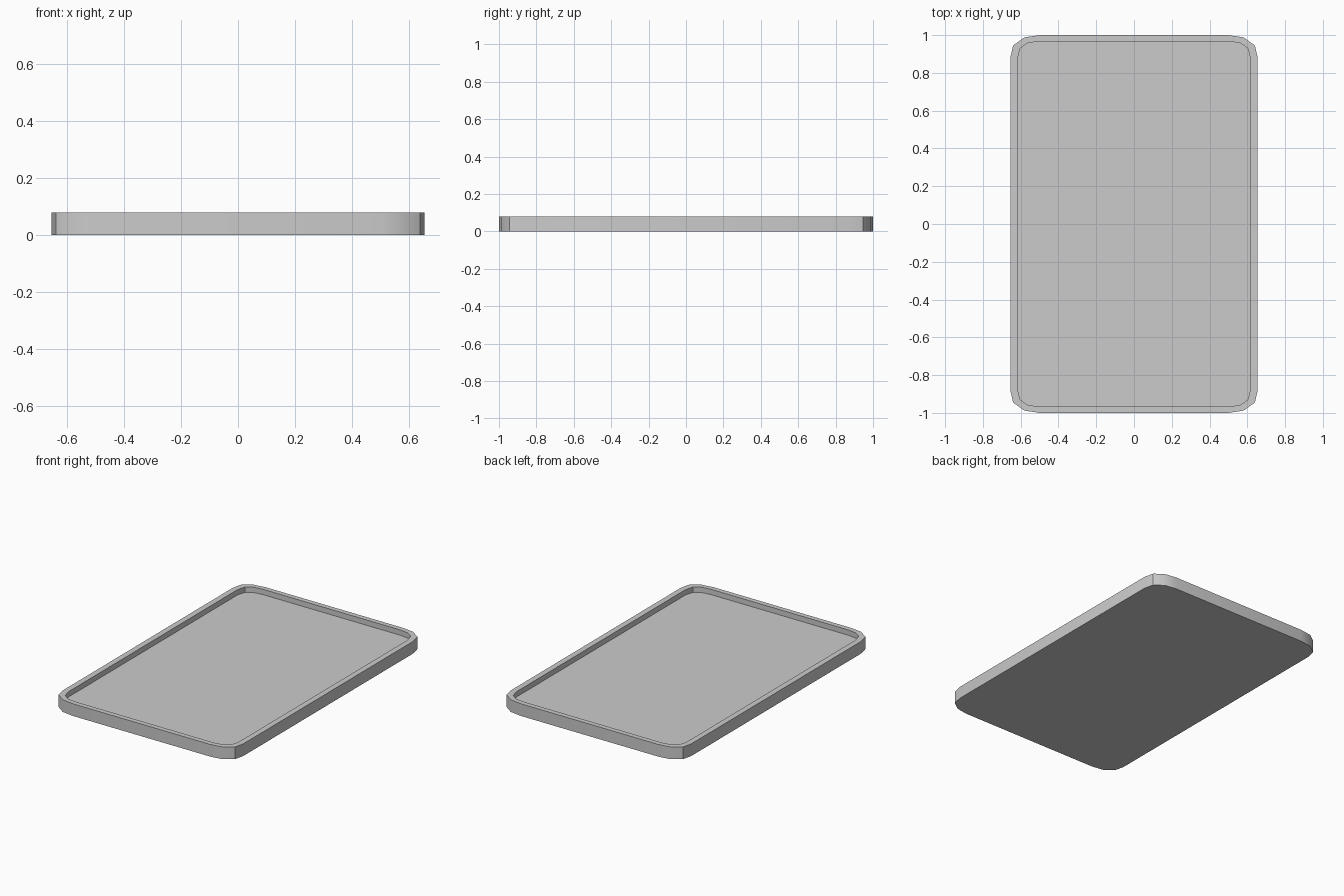
import bpy, bmesh, math

if "Cube" in bpy.data.objects:
    bpy.data.objects.remove(bpy.data.objects["Cube"])

HEIGHT, FLOOR = 0.08, 0.045

# corner profiles (first quadrant, side to end)
OUTER = [(0.655, 0.88), (0.64, 0.945), (0.58, 0.988), (0.50, 1.0)]
INNER = [(0.617, 0.875), (0.602, 0.93), (0.563, 0.958), (0.50, 0.967)]


def outline(corner):
    """Mirror one corner into a full counter-clockwise loop."""
    pts = []
    for sx, sy in ((1, 1), (-1, 1), (-1, -1), (1, -1)):
        quad = corner if sx * sy > 0 else corner[::-1]
        pts += [(sx * x, sy * y) for x, y in quad]
    return pts


def ring(bm, corner, z):
    return [bm.verts.new((x, y, z)) for x, y in outline(corner)]


# tray: outside wall, flat rim, inside wall, recessed floor
bm = bmesh.new()
rings = [ring(bm, OUTER, 0), ring(bm, OUTER, HEIGHT),
         ring(bm, INNER, HEIGHT), ring(bm, INNER, FLOOR)]
for a, b in zip(rings, rings[1:]):
    for i in range(len(a)):
        j = (i + 1) % len(a)
        bm.faces.new((a[i], a[j], b[j], b[i]))
bm.faces.new(rings[0][::-1])
bm.faces.new(rings[-1])
bmesh.ops.recalc_face_normals(bm, faces=bm.faces)

mesh = bpy.data.meshes.new("tray")
bm.to_mesh(mesh)
bm.free()
tray = bpy.data.objects.new("tray", mesh)
bpy.context.collection.objects.link(tray)

# soft corners, crisp rim
bpy.context.view_layer.objects.active = tray
tray.select_set(True)
bpy.ops.object.shade_smooth_by_angle(angle=math.radians(30))
